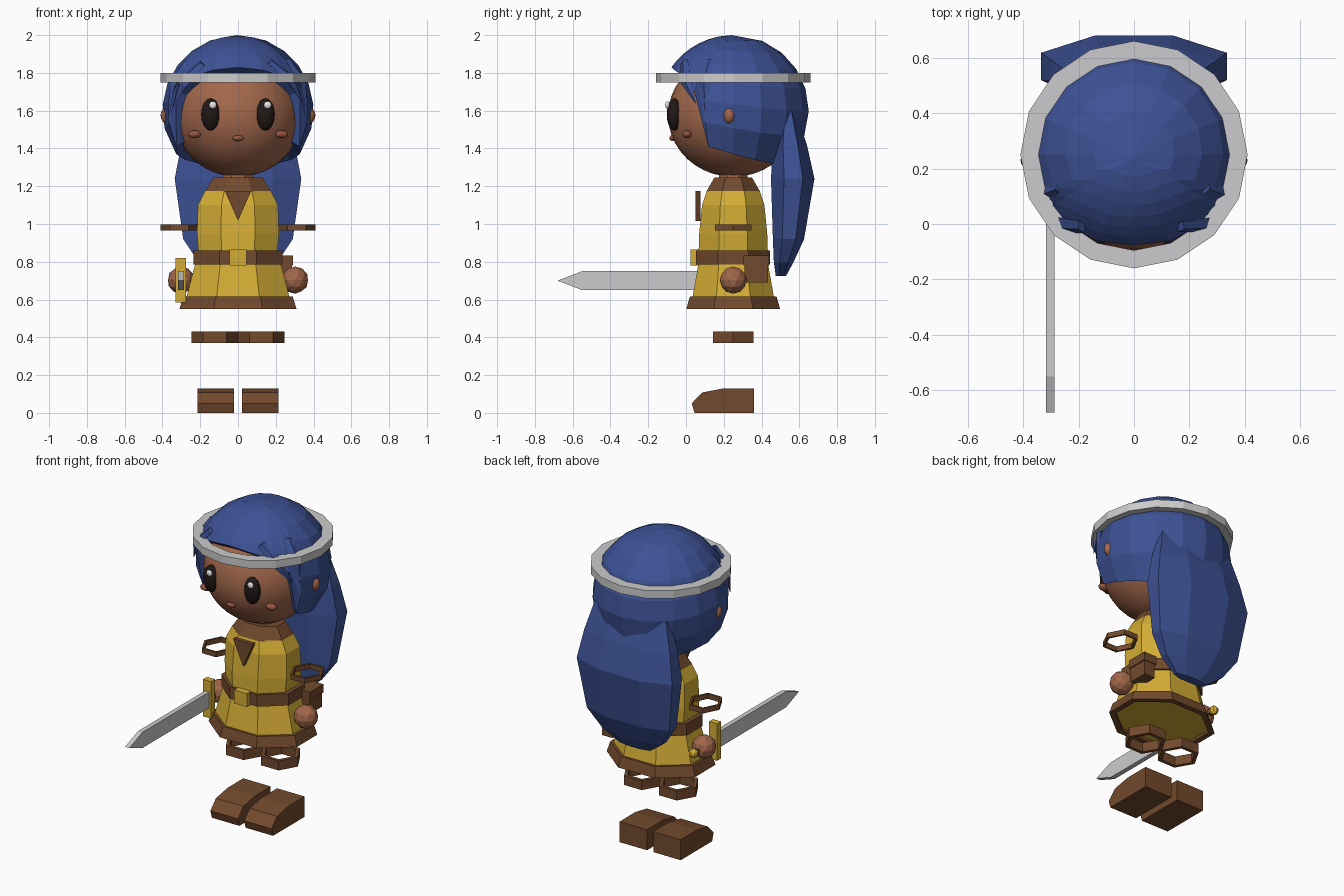
import bpy, bmesh
from math import sin, cos, pi, radians, sqrt
from mathutils import Vector

if "Cube" in bpy.data.objects:
    bpy.data.objects.remove(bpy.data.objects["Cube"], do_unlink=True)

CY = 0.25  # depth of the body axis


def material(name, rgb):
    m = bpy.data.materials.new(name)
    m.use_nodes = True
    m.diffuse_color = (*rgb, 1)
    m.node_tree.nodes["Principled BSDF"].inputs["Base Color"].default_value = (*rgb, 1)
    return m


hair = material("blue hair", (0.046, 0.084, 0.30))
skin = material("warm skin", (0.36, 0.135, 0.07))
cloth = material("yellow cloth", (0.66, 0.42, 0.035))
leather = material("brown leather", (0.17, 0.068, 0.026))
metal = material("silver metal", (0.60, 0.60, 0.61))
dark = material("dark eye", (0.014, 0.009, 0.008))
white = material("eye highlight", (0.85, 0.85, 0.85))
blush = material("blush", (0.30, 0.09, 0.05))


def finish(name, bm, mat, smooth=False):
    bmesh.ops.recalc_face_normals(bm, faces=bm.faces)
    me = bpy.data.meshes.new(name)
    bm.to_mesh(me)
    bm.free()
    me.materials.append(mat)
    for p in me.polygons:
        p.use_smooth = smooth
    ob = bpy.data.objects.new(name, me)
    bpy.context.collection.objects.link(ob)
    return ob


def loft(name, rings, mat, caps=True, closed=False):
    """Skin a list of equal-length point rings."""
    bm = bmesh.new()
    rows = [[bm.verts.new(p) for p in r] for r in rings]
    n = len(rows[0])
    pairs = list(zip(rows, rows[1:])) + ([(rows[-1], rows[0])] if closed else [])
    for a, b in pairs:
        for i in range(n):
            j = (i + 1) % n
            bm.faces.new((a[i], a[j], b[j], b[i]))
    if caps and not closed:
        bm.faces.new(rows[0])
        bm.faces.new(rows[-1])
    return finish(name, bm, mat)


def octagon(z, hx, hy):
    k = 1 / cos(pi / 8)
    return [(hx * k * cos(pi / 8 + i * pi / 4), CY + hy * k * sin(pi / 8 + i * pi / 4), z)
            for i in range(8)]


def box(name, x, y, z, mat):
    rings = [[(x[0], y[0], h), (x[1], y[0], h), (x[1], y[1], h), (x[0], y[1], h)] for h in z]
    return loft(name, rings, mat)


def ball(name, c, r, mat, u=16, v=10, smooth=True):
    bm = bmesh.new()
    bmesh.ops.create_uvsphere(bm, u_segments=u, v_segments=v, radius=1)
    for p in bm.verts:
        p.co = Vector(c) + Vector(p.co[i] * r[i] for i in range(3))
    return finish(name, bm, mat, smooth)


def extrude_yz(name, outline, x0, x1, mat):
    return loft(name, [[(x, y, z) for y, z in outline] for x in (x0, x1)], mat)


def band(name, c, rx, ry, wall, z0, z1, n, mat, phase=0):
    """Open ring with a rectangular section."""
    def ring(d, z):
        return [(c[0] + (rx - d) * cos(phase + 2 * pi * i / n),
                 c[1] + (ry - d) * sin(phase + 2 * pi * i / n), z) for i in range(n)]
    return loft(name, [ring(0, z0), ring(0, z1), ring(wall, z1), ring(wall, z0)], mat, closed=True)


# Head, neck and face
ball("head", (0, CY, 1.575), (0.34, 0.345, 0.325), skin, 32, 20)
loft("neck", [octagon(1.2, 0.08, 0.075), octagon(1.3, 0.08, 0.075)], skin)
ball("mouth", (0, -0.072, 1.455), (0.03, 0.016, 0.015), blush)
for side, s in (("left", 1), ("right", -1)):
    ball(side + "_eye", (s * 0.145, -0.062, 1.58), (0.05, 0.04, 0.085), dark)
    ball(side + "_eye_highlight", (s * 0.145 + 0.012, -0.098, 1.63), (0.02, 0.012, 0.02), white)
    ball(side + "_cheek", (s * 0.23, 0.005, 1.475), (0.036, 0.025, 0.02), blush)
    ball(side + "_ear", (s * 0.36, 0.23, 1.575), (0.05, 0.035, 0.05), skin)

# Hair cap: each meridian runs from the crown to its own hem height
hem = [(0, 1.83), (22.5, 1.815), (45, 1.78), (58, 1.70), (68, 1.41), (90, 1.37),
       (112, 1.34), (135, 1.32), (158, 1.31), (180, 1.31)]
meridians = hem + [(360 - a, z) for a, z in hem[-2:0:-1]]
STEPS = 7
rows = []
for k in range(1, STEPS + 2):
    t = min(k, STEPS) / STEPS
    row = []
    for a, low in meridians:
        # the last row folds inwards to the scalp
        R = 0.4 if k <= STEPS else 0.325
        z = 0.4 - (2.0 - low) * t ** 1.6
        rad = sqrt(max(0.16 - z * z, 0)) * R / 0.4
        row.append((rad * sin(radians(a)), CY - rad * cos(radians(a)), 1.6 + z * R / 0.4))
    rows.append(row)
crown = [(0.01 * sin(radians(a)), CY - 0.01 * cos(radians(a)), 2.0) for a, _ in meridians]
cap = loft("hair_cap", [crown] + rows, hair, caps=False)
bm = bmesh.new()
bm.from_mesh(cap.data)
bmesh.ops.remove_doubles(bm, verts=[v for v in bm.verts if v.co.z > 1.999], dist=0.05)
bm.to_mesh(cap.data)
bm.free()


def strand(name, root, tip, width):
    """Tapered lock lying on the head."""
    a, b = Vector(root), Vector(tip)
    out = (a + b) / 2 - Vector((0, CY, 1.6))
    out.normalize()
    across = (b - a).cross(out).normalized() * width
    mid = (a + b) / 2 + out * 0.035
    rings = [[p + across * w, p + out * 0.02 * w, p - across * w, p - out * 0.03 * w]
             for p, w in ((a, 0.7), (mid, 1), (b, 0.05))]
    loft(name, rings, hair)


strand("left_front_lock", (0.17, -0.01, 1.86), (0.345, 0.05, 1.64), 0.035)
strand("left_side_lock", (0.26, 0.13, 1.87), (0.365, 0.1, 1.60), 0.035)
strand("right_front_lock", (-0.19, -0.01, 1.85), (-0.345, 0.05, 1.62), 0.04)
strand("right_side_lock", (-0.27, 0.13, 1.86), (-0.365, 0.1, 1.58), 0.035)

# Long hair down the back
tail = []
for z, hw, front, back in ((1.60, 0.25, 0.50, 0.58), (1.42, 0.30, 0.46, 0.64),
                           (1.24, 0.335, 0.45, 0.68), (0.92, 0.29, 0.46, 0.625),
                           (0.80, 0.21, 0.465, 0.57), (0.725, 0.11, 0.475, 0.53)):
    d = back - front
    half = [(hw * 0.42, back), (hw, back - d * 0.27), (hw, front + d * 0.3), (hw * 0.55, front)]
    tail.append([(x, y, z) for x, y in half] + [(-x, y, z) for x, y in reversed(half)])
loft("back_hair", tail, hair)

# Headband
band("headband", (0, CY), 0.41, 0.41, 0.065, 1.75, 1.80, 16, metal, pi / 2)

# Tunic, hem trim, belt and collar
loft("tunic", [octagon(*p) for p in ((0.565, 0.28, 0.22), (0.615, 0.272, 0.215),
     (0.785, 0.228, 0.185), (0.86, 0.21, 0.183), (0.95, 0.217, 0.18),
     (1.1, 0.212, 0.165), (1.175, 0.175, 0.14))], cloth)
loft("hem_trim", [octagon(*p) for p in ((0.55, 0.31, 0.248), (0.615, 0.29, 0.23),
     (0.615, 0.262, 0.205), (0.55, 0.275, 0.215))], leather, closed=True)
loft("belt", [octagon(z, 0.235, 0.196) for z in (0.785, 0.86)], leather)
box("belt_buckle", (-0.045, 0.045), (0.025, 0.07), (0.78, 0.865), cloth)
loft("collar", [octagon(1.172, 0.175, 0.142), octagon(1.245, 0.13, 0.1)], leather)
loft("collar_point", [[(-0.07, y, 1.175), (0.07, y, 1.175), (0, y, 1.017)]
                      for y in (0.05, 0.077)], leather)

# Belt pouch
box("pouch", (0.21, 0.285), (0.31, 0.435), (0.69, 0.83), leather)
box("pouch_flap", (0.2, 0.292), (0.305, 0.44), (0.78, 0.833), leather)

# Hands, cuffs and boots
for side, s in (("left", 1), ("right", -1)):
    bm = bmesh.new()
    bmesh.ops.create_icosphere(bm, subdivisions=2, radius=0.072)
    bmesh.ops.translate(bm, verts=bm.verts, vec=(s * 0.302, CY, 0.703))
    finish(side + "_hand", bm, skin)
    band(side + "_arm_cuff", (s * 0.312, CY), 0.098, 0.112, 0.014, 0.965, 0.997, 6, leather)
    band(side + "_leg_cuff", (s * 0.123, CY), 0.123, 0.124, 0.024, 0.37, 0.43, 6, leather)
    extrude_yz(side + "_boot", [(0.045, 0), (0.36, 0), (0.36, 0.13), (0.2, 0.13),
                                (0.085, 0.108), (0.03, 0.05)], s * 0.022, s * 0.215, leather)

# Sword held in the right hand
SX = -0.302
extrude_yz("sword_blade", [(0.15, 0.65), (0.15, 0.75), (-0.55, 0.75), (-0.68, 0.70),
                           (-0.55, 0.65)], SX - 0.015, SX + 0.015, metal)
box("sword_guard", (SX - 0.028, SX + 0.028), (0.12, 0.16), (0.585, 0.82), cloth)
box("sword_grip", (SX - 0.015, SX + 0.015), (0.15, 0.35), (0.685, 0.715), leather)
ball("sword_pommel", (SX, 0.355, 0.70), (0.028, 0.028, 0.028), cloth, 8, 6, False)
